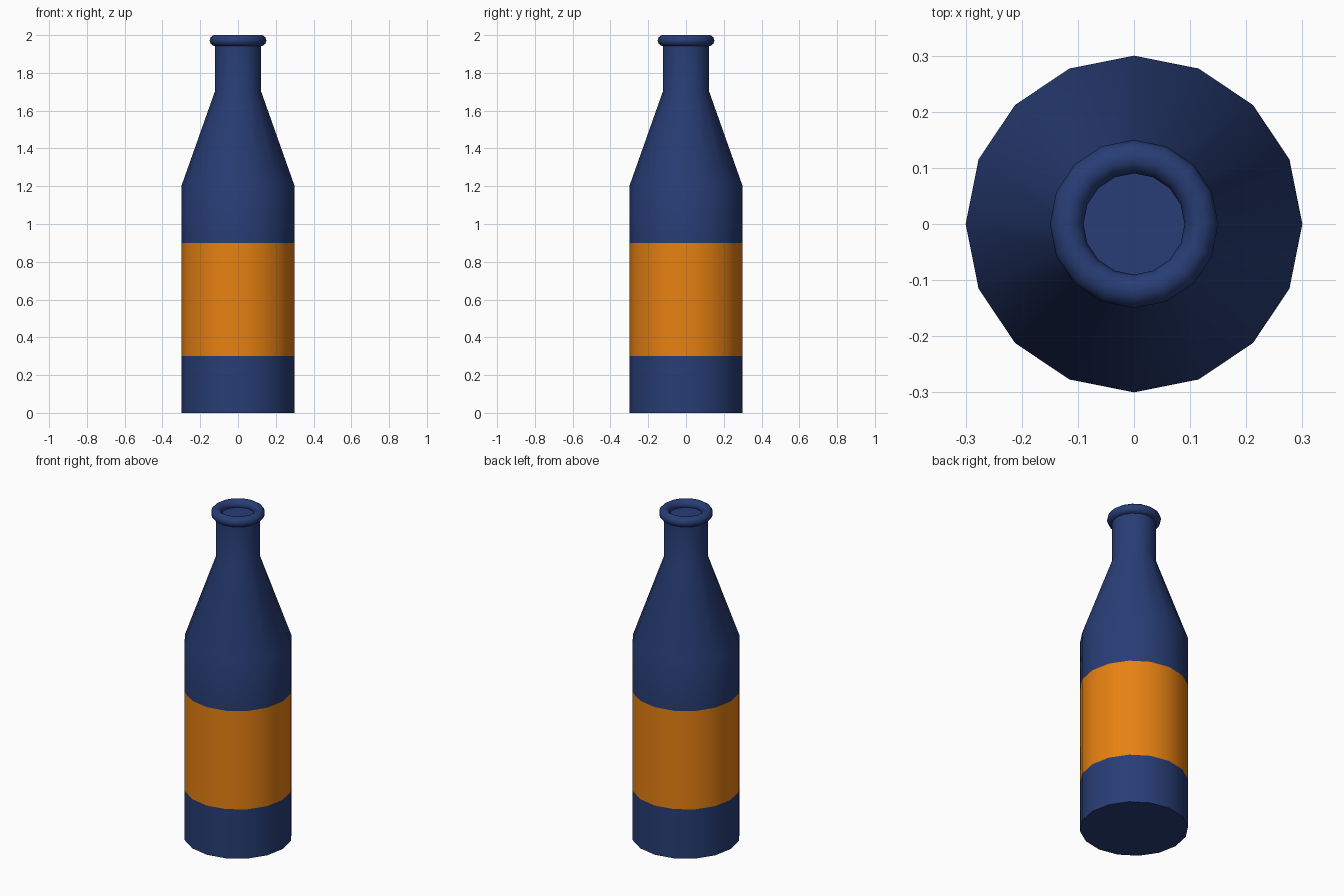
import bpy, bmesh, math

if "Cube" in bpy.data.objects:
    bpy.data.objects.remove(bpy.data.objects["Cube"])

SIDES = 16


def material(name, rgb):
    m = bpy.data.materials.new(name)
    m.diffuse_color = (*rgb, 1)
    m.use_nodes = True
    m.node_tree.nodes["Principled BSDF"].inputs["Base Color"].default_value = m.diffuse_color
    return m


blue = material("navy blue", (0.021, 0.047, 0.18))
orange = material("label orange", (0.8, 0.22, 0.006))


def revolve(name, profile, mats, closed=False):
    """Spin an (r, z) profile round the z axis, capping open ends."""
    bm = bmesh.new()
    rings = [[bm.verts.new((r * math.cos(2 * math.pi * i / SIDES),
                            r * math.sin(2 * math.pi * i / SIDES), z))
              for i in range(SIDES)] for r, z in profile]
    pairs = list(zip(rings, rings[1:]))
    if closed:
        pairs.append((rings[-1], rings[0]))
    else:
        bm.faces.new(rings[0][::-1])
        bm.faces.new(rings[-1])
    for a, b in pairs:
        for i in range(SIDES):
            j = (i + 1) % SIDES
            bm.faces.new((a[i], a[j], b[j], b[i]))
    bmesh.ops.recalc_face_normals(bm, faces=bm.faces[:])
    me = bpy.data.meshes.new(name)
    bm.to_mesh(me)
    bm.free()
    for m in mats:
        me.materials.append(m)
    ob = bpy.data.objects.new(name, me)
    bpy.context.collection.objects.link(ob)
    bpy.ops.object.select_all(action='DESELECT')
    ob.select_set(True)
    bpy.context.view_layer.objects.active = ob
    bpy.ops.object.shade_smooth_by_angle(angle=math.radians(40))
    return ob


# Bottle: straight body, tapering shoulder, neck
bottle = revolve("bottle", [(0.3, 0), (0.3, 0.3), (0.3, 0.9), (0.3, 1.2),
                            (0.123, 1.7), (0.123, 1.96)], [blue, orange])
# Label: the middle band of the body
for p in bottle.data.polygons:
    p.material_index = int(0.3 < p.center.z < 0.9)

# Rounded lip ring
N = 10
revolve("lip", [(0.12 + 0.03 * math.cos(2 * math.pi * k / N),
                 1.9715 + 0.03 * math.sin(2 * math.pi * k / N)) for k in range(N)],
        [blue], closed=True)
